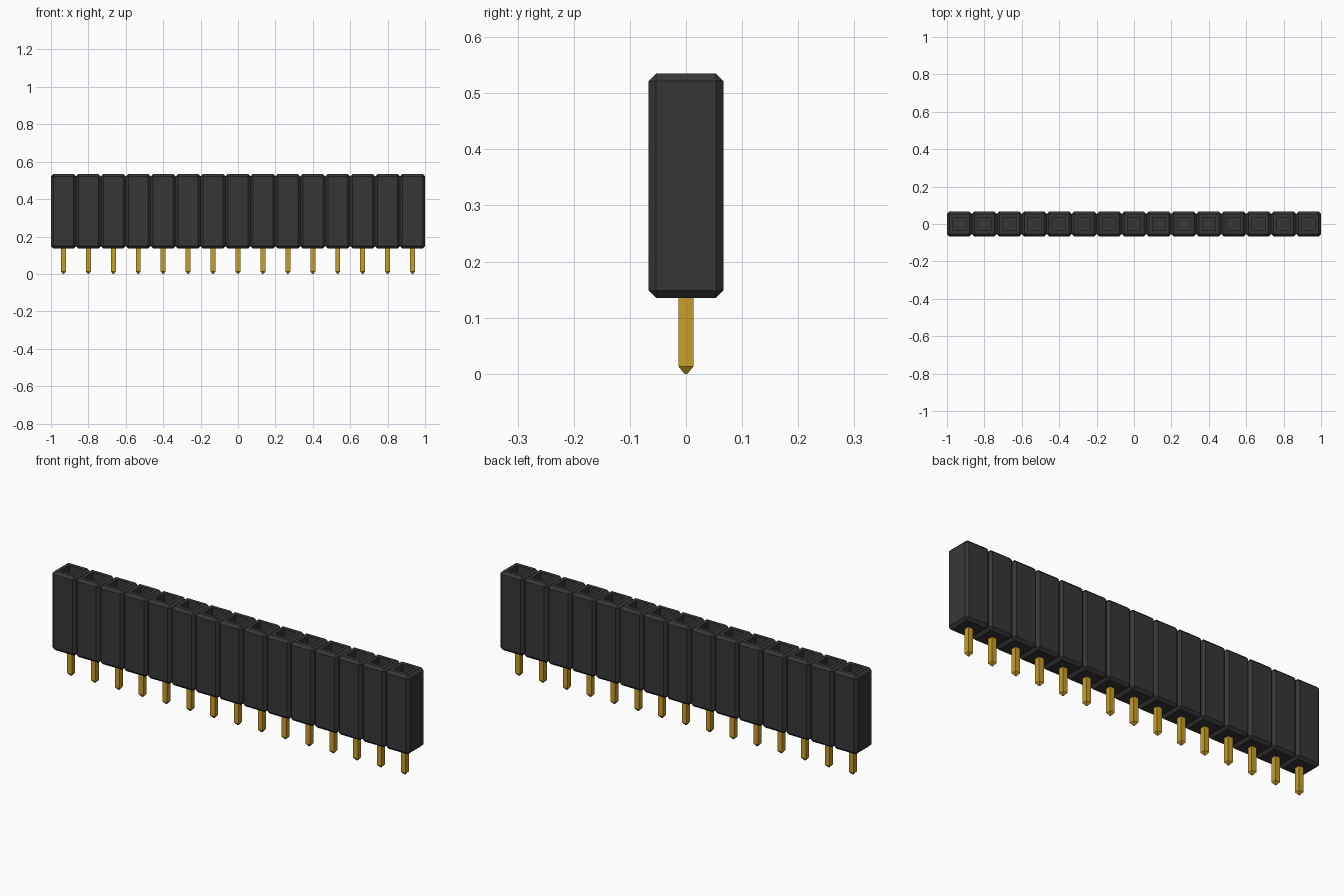
import bpy
import bmesh
from mathutils import Matrix

COUNT = 15
PITCH = 2 / COUNT
CHAMFER = PITCH / 10
BASE_Z = 0.135
BODY_H = 0.4
SOCKET_HALF = 0.035
SOCKET_DEPTH = 0.3
PIN_HALF = 0.0133
TIP_HALF = 0.003

old = bpy.data.objects.get("Cube")
if old:
    bpy.data.objects.remove(old, do_unlink=True)


def material(name, color, roughness):
    mat = bpy.data.materials.new(name)
    mat.use_nodes = True
    mat.diffuse_color = color
    shader = next(n for n in mat.node_tree.nodes if n.type == "BSDF_PRINCIPLED")
    shader.inputs["Base Color"].default_value = color
    shader.inputs["Roughness"].default_value = roughness
    return mat


def box(bm, width, low, high):
    size = Matrix.Diagonal((width, width, high - low, 1))
    place = Matrix.Translation((0, 0, (low + high) / 2))
    bmesh.ops.create_cube(bm, size=1, matrix=place @ size)


def finish(bm, name, mat):
    bmesh.ops.recalc_face_normals(bm, faces=bm.faces)
    mesh = bpy.data.meshes.new(name)
    bm.to_mesh(mesh)
    bm.free()
    mesh.materials.append(mat)
    return mesh


def housing_mesh(mat):
    # Chamfered block with a square socket sunk into the top
    bm = bmesh.new()
    box(bm, PITCH, BASE_Z, BASE_Z + BODY_H)
    bmesh.ops.bevel(bm, geom=bm.edges[:], offset=CHAMFER, segments=1,
                    affect='EDGES')
    top = max(bm.faces, key=lambda f: f.calc_center_median().z)
    bmesh.ops.inset_region(bm, faces=[top], use_even_offset=True,
                           thickness=PITCH / 2 - CHAMFER - SOCKET_HALF)
    floor = bmesh.ops.extrude_discrete_faces(bm, faces=[top])["faces"][0]
    bmesh.ops.translate(bm, verts=floor.verts, vec=(0, 0, -SOCKET_DEPTH))
    return finish(bm, "housing", mat)


def pin_mesh(mat):
    # Square pin with a tapered lower tip
    bm = bmesh.new()
    box(bm, 2 * PIN_HALF, CHAMFER, BASE_Z + CHAMFER)
    bottom = min(bm.faces, key=lambda f: f.calc_center_median().z)
    tip = bmesh.ops.extrude_discrete_faces(bm, faces=[bottom])["faces"][0]
    for v in tip.verts:
        v.co.x *= TIP_HALF / PIN_HALF
        v.co.y *= TIP_HALF / PIN_HALF
        v.co.z = 0
    return finish(bm, "pin", mat)


black = material("black plastic", (0.037, 0.037, 0.037, 1), 0.6)
gold = material("gold metal", (0.58, 0.34, 0.02, 1), 0.4)
parts = {"housing": housing_mesh(black), "pin": pin_mesh(gold)}

# Row of identical sockets
for i in range(COUNT):
    for name, mesh in parts.items():
        obj = bpy.data.objects.new(f"{name}_{i + 1}", mesh)
        obj.location.x = (i - (COUNT - 1) / 2) * PITCH
        bpy.context.collection.objects.link(obj)
